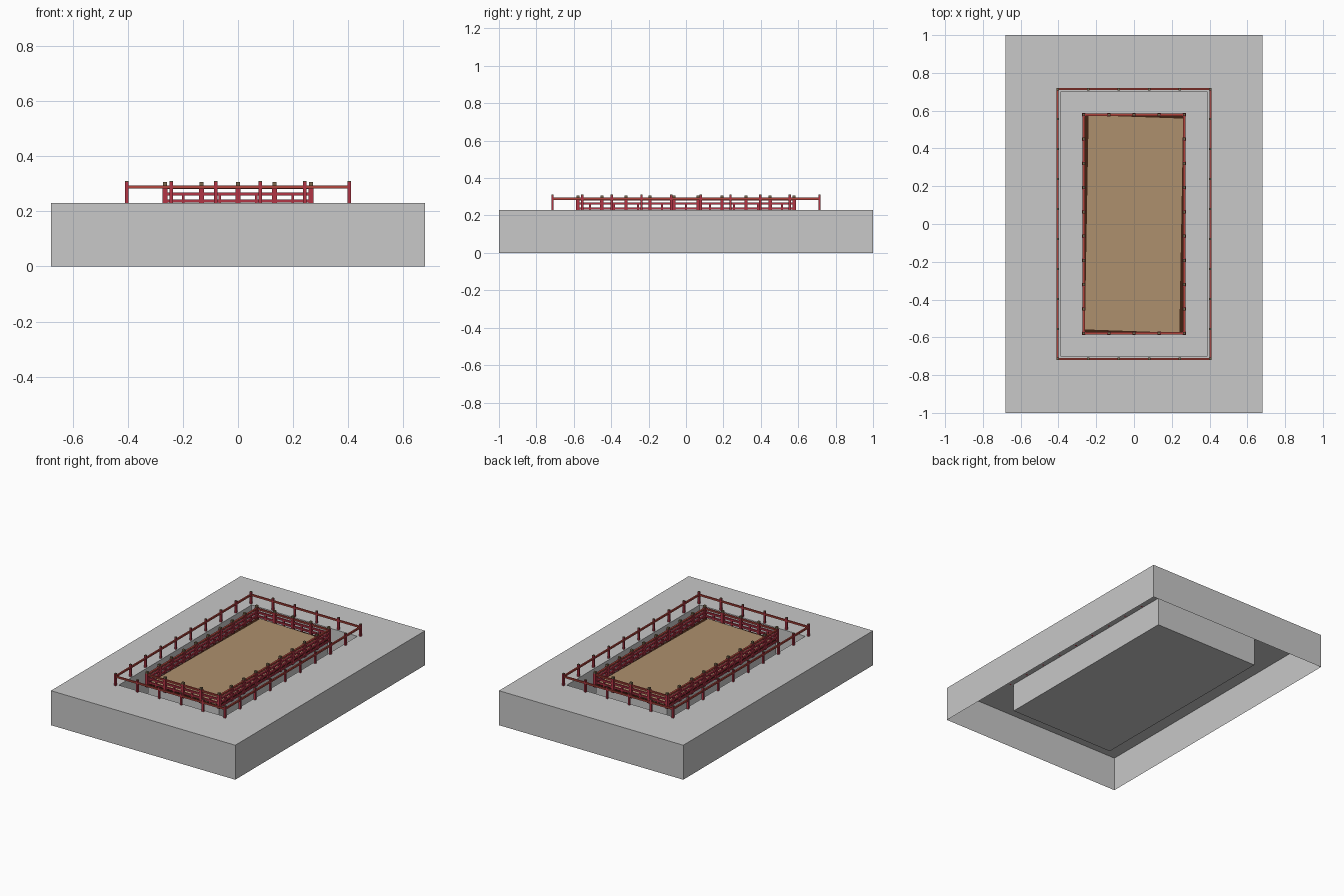
import bpy, bmesh
from mathutils import Matrix, Vector

if "Cube" in bpy.data.objects:
    bpy.data.objects.remove(bpy.data.objects["Cube"])

def mat(name, rgb):
    m = bpy.data.materials.new(name)
    m.diffuse_color = (*rgb, 1)
    m.use_nodes = True
    m.node_tree.nodes["Principled BSDF"].inputs["Base Color"].default_value = m.diffuse_color
    return m

GREY = mat("stone grey", (0.58, 0.58, 0.58))
SAND = mat("sand", (0.42, 0.28, 0.155))
SOIL = mat("dark soil", (0.05, 0.016, 0.006))
RED = mat("crimson post", (0.45, 0.035, 0.06))
RAIL = mat("red brown rail", (0.44, 0.06, 0.045))
CAP = mat("olive cap", (0.20, 0.14, 0.075))

def finish(name, bm, material):
    bmesh.ops.recalc_face_normals(bm, faces=bm.faces) if material != GREY else None
    me = bpy.data.meshes.new(name)
    bm.to_mesh(me)
    bm.free()
    me.materials.append(material)
    ob = bpy.data.objects.new(name, me)
    bpy.context.collection.objects.link(ob)
    return ob

def add_box(bm, lo, hi):
    lo, hi = Vector(lo), Vector(hi)
    m = Matrix.Translation((lo + hi) / 2) @ Matrix.Diagonal((*(hi - lo), 1))
    return bmesh.ops.create_cube(bm, size=1, matrix=m)

TOP, PIT = 0.23, 0.04

# Ground slab: open underneath, with a rectangular pit sunk into the top
bm = bmesh.new()
add_box(bm, (-0.68, -1, 0), (0.68, 1, TOP))
bm.normal_update()
bmesh.ops.delete(bm, geom=[f for f in bm.faces if f.normal.z < -0.5], context='FACES_ONLY')
top = next(f for f in bm.faces if f.normal.z > 0.5)
bmesh.ops.inset_individual(bm, faces=[top], thickness=0.2)
for v in top.verts:
    v.co.x = 0.39 if v.co.x > 0 else -0.39
    v.co.y = 0.70 if v.co.y > 0 else -0.70
pit = bmesh.ops.extrude_discrete_faces(bm, faces=[top])["faces"][0]
for v in pit.verts:
    v.co.z = PIT
finish("ground_slab", bm, GREY)

# Arena block rising from the pit floor, and the dark soil tray on it
bm = bmesh.new()
add_box(bm, (-0.262, -0.572, PIT), (0.262, 0.572, 0.213))
finish("arena_block", bm, GREY)
bm = bmesh.new()
add_box(bm, (-0.265, -0.577, 0.213), (0.265, 0.577, 0.222))
finish("soil_tray", bm, SOIL)

# Sand floor, laid slightly skewed in the tray
bm = bmesh.new()
add_box(bm, (-0.25, -0.567, 0.218), (0.25, 0.567, 0.227))
for v in bm.verts:
    v.co.x, v.co.y = v.co.x + 0.010 * v.co.y / 0.567, v.co.y - 0.009 * v.co.x / 0.25
finish("sand_floor", bm, SAND)

def loop_points(hx, hy, nx, ny):
    """Evenly spaced points around a rectangle, corners once."""
    pts = []
    for i in range(nx + 1):
        x = -hx + 2 * hx * i / nx
        pts += [(x, -hy), (x, hy)]
    for j in range(1, ny):
        y = -hy + 2 * hy * j / ny
        pts += [(-hx, y), (hx, y)]
    return pts

def posts(name, pts, w, z0, z1, material):
    bm = bmesh.new()
    for x, y in pts:
        add_box(bm, (x - w / 2, y - w / 2, z0), (x + w / 2, y + w / 2, z1))
    finish(name, bm, material)

def rails(name, hx, hy, w, z0, z1, material):
    bm = bmesh.new()
    for s in (-1, 1):
        add_box(bm, (-hx, s * hy - w / 2, z0), (hx, s * hy + w / 2, z1))
        add_box(bm, (s * hx - w / 2, -hy, z0), (s * hx + w / 2, hy, z1))
    finish(name, bm, material)

# Outer fence: slim posts and one rail
outer = loop_points(0.404, 0.714, 5, 9)
posts("outer_posts", outer, 0.012, TOP, 0.308, RED)
posts("outer_post_caps", outer, 0.012, 0.308, 0.311, CAP)
rails("outer_rail", 0.404, 0.714, 0.010, 0.284, 0.295, RAIL)

# Inner fence: stout posts with olive caps, rails, short balusters between
ix, iy = 0.266, 0.578
inner = loop_points(ix, iy, 4, 9)
posts("inner_posts", inner, 0.018, 0.205, 0.295, RED)
posts("inner_post_caps", inner, 0.015, 0.295, 0.308, CAP)
for i, z in enumerate((0.208, 0.232, 0.258)):
    rails(f"inner_rail_{i + 1}", ix, iy, 0.012, z, z + 0.011, RED)
rails("inner_top_rail", ix, iy, 0.012, 0.281, 0.291, RAIL)
balusters = [p for p in loop_points(ix, iy, 8, 18) if p not in inner]
posts("inner_balusters", balusters, 0.010, 0.21, 0.262, RED)
